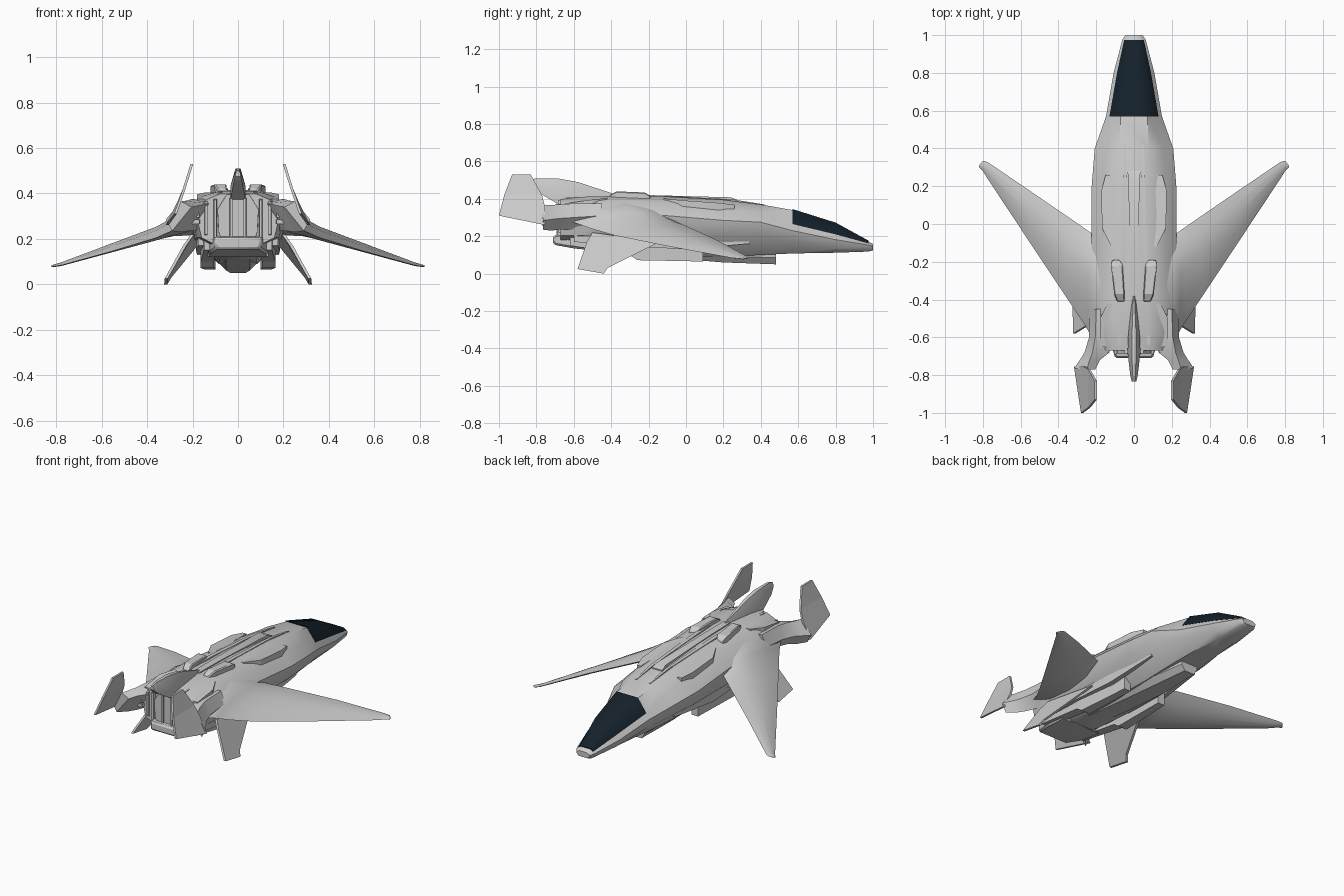
import bpy, bmesh, math
from mathutils import Vector


def make(name, verts, faces, mirror=False, smooth=25, bevel=0):
    bm = bmesh.new()
    vs = [bm.verts.new(v) for v in verts]
    for f in faces:
        bm.faces.new([vs[i] for i in f])
    bmesh.ops.recalc_face_normals(bm, faces=bm.faces)
    me = bpy.data.meshes.new(name)
    bm.to_mesh(me)
    bm.free()
    for p in me.polygons:
        p.use_smooth = True
    me.set_sharp_from_angle(angle=math.radians(smooth))
    ob = bpy.data.objects.new(name, me)
    bpy.context.collection.objects.link(ob)
    if bevel:
        b = ob.modifiers.new("Bevel", "BEVEL")
        b.width, b.segments = bevel, 1
    if mirror:
        m = ob.modifiers.new("Mirror", "MIRROR")
        m.use_mirror_merge = False
    return ob


def loft(name, rings, **kw):
    """Skin a list of equal-length closed rings and cap both ends."""
    n = len(rings[0])
    faces = [(r*n + i, r*n + (i+1) % n, (r+1)*n + (i+1) % n, (r+1)*n + i)
             for r in range(len(rings)-1) for i in range(n)]
    faces += [tuple(range(n)), tuple(range((len(rings)-1)*n, len(rings)*n))]
    return make(name, [v for r in rings for v in r], faces, **kw)


def bar(name, stations, **kw):
    """Box-section loft along y; station = (y, x0, x1, z0, z1)."""
    return loft(name, [[(a, y, c), (b, y, c), (b, y, d), (a, y, d)]
                       for y, a, b, c, d in stations], **kw)


def plate(name, outline, thick, **kw):
    """Flat fin from a 3D outline, thickened in x."""
    t = Vector((thick/2, 0, 0))
    pts = [Vector(p) for p in outline]
    return loft(name, [[p - t for p in pts], [p + t for p in pts]], smooth=20, **kw)


# Fuselage: y, then (x, z) of top, canopy rail, side, lower side, belly
hull = [
    (1.00, .022, .158, .038, .152, .045, .145, .040, .132, .030, .125),
    (.975, .035, .172, .050, .162, .062, .153, .056, .130, .040, .118),
    (.80, .055, .268, .088, .210, .108, .182, .085, .135, .050, .112),
    (.57, .070, .340, .128, .265, .148, .230, .135, .175, .070, .108),
    (.40, .080, .370, .150, .325, .208, .275, .190, .205, .080, .100),
    (.20, .080, .395, .160, .350, .224, .285, .205, .205, .085, .090),
    (-.10, .080, .412, .160, .378, .224, .310, .200, .200, .085, .095),
    (-.40, .080, .415, .165, .392, .220, .330, .190, .200, .080, .115),
    (-.58, .080, .410, .160, .387, .215, .320, .180, .205, .080, .145),
    (-.67, .080, .398, .145, .370, .185, .310, .160, .205, .080, .165)]


def hull_ring(s):
    half = [(s[i], s[i+1]) for i in range(1, 11, 2)]
    return [(x, s[0], z) for x, z in half] + [(-x, s[0], z) for x, z in reversed(half)]


loft("fuselage", [hull_ring(s) for s in hull], smooth=38)

# Canopy glass
canopy = loft("canopy", [[(-s[3]-.002, s[0], s[4]), (-s[1]-.003, s[0], s[2]+.005),
                          (s[1]+.003, s[0], s[2]+.005), (s[3]+.002, s[0], s[4])]
                         for s in hull[1:4]], smooth=60)
glass = bpy.data.materials.new("dark_glass")
glass.diffuse_color = (.007, .015, .024, 1)
canopy.data.materials.append(glass)


# Forward-swept wings, blended into the body: x, leading y z, trailing y z, thickness
def wing_ring(x, yl, zl, yt, zt, h):
    p = lambda f, d: (x, yl + (yt-yl)*f, zl + (zt-zl)*f + d)
    return [p(0, 0), p(.2, h*.36), p(.45, h*.55), p(.75, h*.42), p(1, 0),
            p(.75, -h*.33), p(.45, -h*.45), p(.2, -h*.35)]


loft("wing", [wing_ring(*w) for w in [
    (.15, -.08, .310, -.66, .300, .15), (.215, -.055, .280, -.62, .280, .145),
    (.245, -.035, .270, -.56, .26, .115), (.28, -.01, .260, -.505, .240, .085),
    (.36, .045, .235, -.385, .205, .058),
    (.55, .175, .175, -.10, .147, .036), (.775, .328, .092, .24, .085, .016),
    (.80, .335, .085, .28, .081, .013), (.82, .31, .08, .30, .079, .008)]],
    mirror=True, smooth=40)

# Tail booms curving out to the tail fins
loft("tail_boom", [
    [(.12, -.45, .37), (.20, -.45, .375), (.235, -.45, .31), (.18, -.45, .24)],
    [(.12, -.60, .37), (.205, -.60, .375), (.238, -.60, .30), (.18, -.60, .235)],
    [(.13, -.68, .355), (.22, -.68, .37), (.262, -.68, .295), (.215, -.68, .235)],
    [(.18, -.72, .345), (.235, -.72, .367), (.287, -.72, .29), (.25, -.72, .23)],
    [(.205, -.77, .34), (.25, -.77, .365), (.318, -.765, .285), (.29, -.765, .235)]],
    mirror=True, smooth=30)

# Upright tail fins, bent inward in two panels
plate("tail_fin_lower", [(.312, -.755, .26), (.262, -.755, .36), (.237, -.77, .42),
                         (.237, -.972, .42), (.275, -1.0, .31)], .012, mirror=True)
plate("tail_fin_upper", [(.237, -.77, .42), (.203, -.83, .53), (.203, -.93, .53),
                         (.237, -.972, .42)], .012, mirror=True)

# Ventral fins
plate("ventral_fin", [(.185, -.14, .17), (.20, -.50, .22), (.235, -.53, .17),
                      (.316, -.58, .025), (.318, -.44, 0), (.30, -.42, .03)],
      .014, mirror=True)

# Dorsal fin: ridge-topped wedge
loft("dorsal_fin", [[(-w, y, b), (w, y, b), (w, y, m), (w*.35, y, t), (-w*.35, y, t), (-w, y, m)]
                    for y, w, b, m, t in [(-.38, .008, .40, .41, .425), (-.58, .03, .38, .42, .49),
                                          (-.68, .034, .37, .43, .508), (-.80, .02, .44, .47, .51),
                                          (-.835, .012, .475, .485, .50)]])
bar("spine", [(.28, -.035, .035, .36, .392), (.24, -.03, .03, .36, .408),
              (-.2, -.022, .022, .38, .420), (-.4, -.02, .02, .38, .422)])

# Raised strips and blocks on the back
bar("spine_rail", [(.42, .042, .052, .35, .370), (.25, .04, .058, .36, .397),
                   (-.2, .045, .07, .38, .421), (-.64, .07, .085, .38, .407)], mirror=True)
bar("back_block", [(-.19, .075, .115, .38, .415), (-.22, .06, .122, .38, .434),
                   (-.37, .05, .105, .38, .440), (-.41, .05, .09, .38, .420)],
    mirror=True, bevel=.005)
bar("shoulder_plate", [(.26, .125, .15, .33, .368), (.18, .115, .172, .31, .378),
                       (-.02, .105, .17, .33, .392), (-.12, .10, .12, .36, .402)],
    mirror=True)
bar("rear_shoulder_plate", [(-.42, .11, .14, .36, .405), (-.50, .10, .18, .34, .396),
                            (-.65, .11, .18, .33, .375)], mirror=True)

# Belly: forward keel, side rails and long strakes
loft("forward_keel", [[(-w, y, .14), (w, y, .14), (w, y, z+.035), (w*.6, y, z),
                       (-w*.6, y, z), (-w, y, z+.035)]
                      for y, w, z in [(.48, .055, .05), (.20, .085, .06),
                                      (-.1, .09, .085), (-.6, .085, .14)]])
bar("belly_rail", [(.09, .10, .145, .065, .17), (-.26, .105, .165, .072, .18),
                   (-.30, .105, .165, .10, .18), (-.62, .10, .15, .15, .22)],
    mirror=True)
bar("belly_strake", [(.34, .14, .16, .16, .20), (.0, .15, .18, .13, .20),
                     (-.35, .15, .185, .15, .21), (-.60, .14, .175, .17, .23)],
    mirror=True)

# Engine: lower nacelle, central nozzle petal, side vanes
bar("lower_nacelle", [(-.45, -.14, .14, .12, .22), (-.60, -.13, .13, .135, .225),
                      (-.71, -.10, .10, .155, .205)], bevel=.01)
loft("nozzle", [[(-.05*s, y, .395), (.05*s, y, .395), (.09*s, y, .33), (.085*s, y, .23),
                 (.06*s, y, .165), (-.06*s, y, .165), (-.085*s, y, .23), (-.09*s, y, .33)]
                for y, s in [(-.6, 1.05), (-.685, 1.0)]])
for i, x in enumerate((.03, .10, .14)):
    bar("nozzle_vane_%d" % (i+1), [(-.6, x-.01, x+.01, .20, .385),
                                   (-.692 + i*.004, x-.006, x+.006, .19 + i*.015, .38 - i*.008)],
        mirror=True)
for z in (.275, .305, .335):
    bar("boom_vent", [(-.6, .16, .20, z-.01, z+.01), (-.69, .17, .21, z-.01, z+.01)],
        mirror=True)
